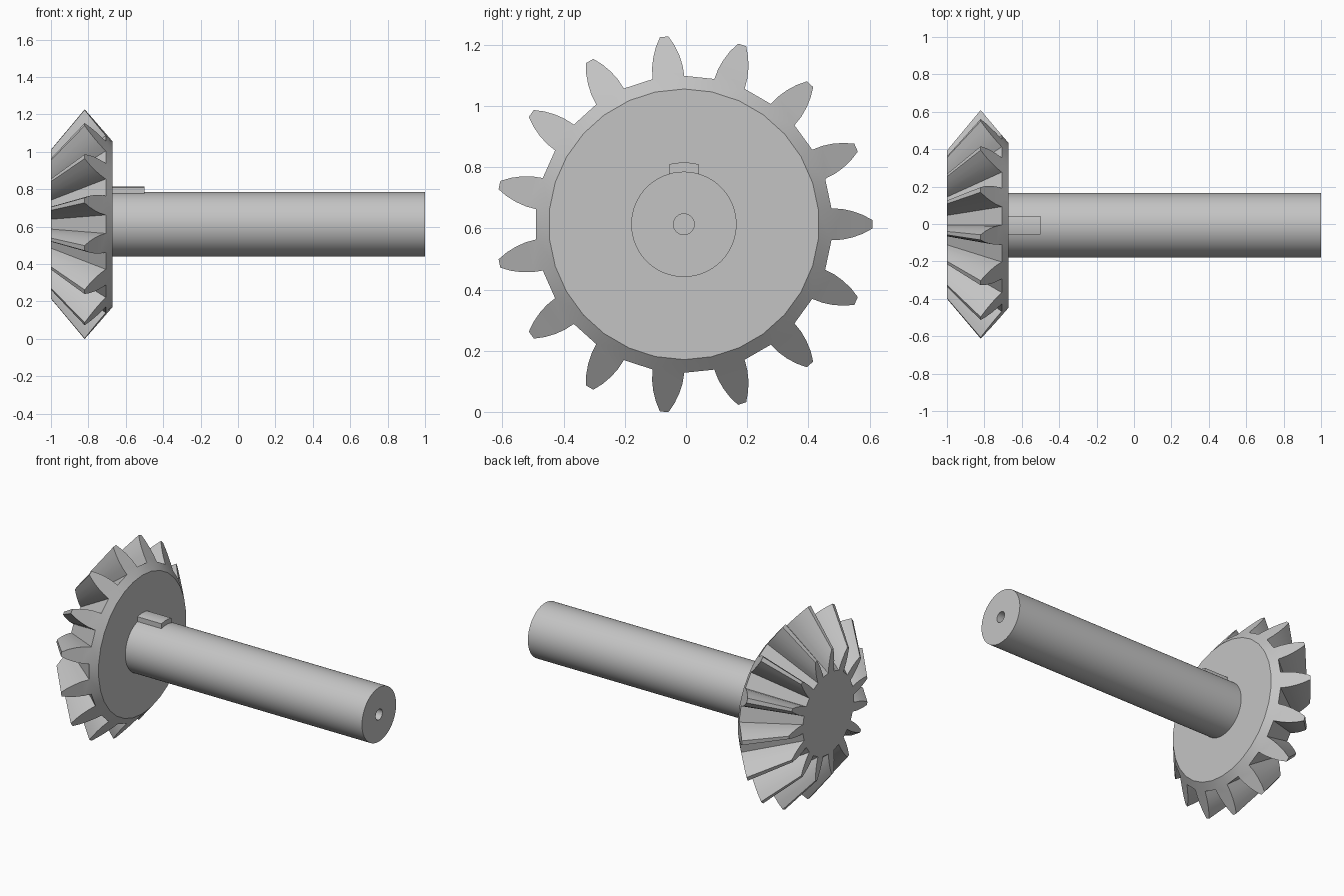
import bpy, bmesh, math

if "Cube" in bpy.data.objects:
    bpy.data.objects.remove(bpy.data.objects["Cube"])

CY, CZ = -0.007, 0.613      # gear axis, running along x
TEETH = 15
APEX, FRONT, BACK = -1.333, -1.0, -0.67
DISC_R = 0.442
# half of a tooth section: radius, half width
TOOTH = [(0.485, 0.052), (0.52, 0.05), (0.552, 0.043), (0.585, 0.031), (0.616, 0.014)]

steel = bpy.data.materials.new("steel grey")
steel.use_nodes = True
GREY = (0.55, 0.55, 0.55, 1)
steel.diffuse_color = GREY
steel.node_tree.nodes["Principled BSDF"].inputs["Base Color"].default_value = GREY


def finish(name, bm, angle=30):
    """Turn a bmesh into a shaded object."""
    bmesh.ops.recalc_face_normals(bm, faces=bm.faces)
    mesh = bpy.data.meshes.new(name)
    bm.to_mesh(mesh)
    bm.free()
    mesh.materials.append(steel)
    obj = bpy.data.objects.new(name, mesh)
    bpy.context.collection.objects.link(obj)
    bpy.ops.object.select_all(action='DESELECT')
    obj.select_set(True)
    bpy.context.view_layer.objects.active = obj
    bpy.ops.object.shade_smooth_by_angle(angle=math.radians(angle))
    return obj


def polar(bm, x, r, a):
    return bm.verts.new((x, CY + r * math.cos(a), CZ + r * math.sin(a)))


def bridge(bm, a, b):
    n = len(a)
    for i in range(n):
        j = (i + 1) % n
        bm.faces.new((a[i], a[j], b[j], b[i]))


# Bevel gear: teeth on the back cone, tapering to the apex, cut flat in front
bm = bmesh.new()
section = [(r, -w) for r, w in TOOTH] + [(r, w) for r, w in reversed(TOOTH)]
n = len(section)
outer, inner, disc = [], [], []
for t in range(TEETH):
    mid = math.tau * t / TEETH
    for k, (r, w) in enumerate(section):
        x = BACK - (r - DISC_R) / 1.16
        s = (FRONT - APEX) / (x - APEX)
        a = mid + math.asin(w / r)
        outer.append(polar(bm, x, r, a))
        inner.append(polar(bm, FRONT, r * s, a))
        if k in (0, n - 1):
            disc.append(polar(bm, BACK, DISC_R, a))
bridge(bm, outer, inner)
bm.faces.new(inner)
bm.faces.new(disc)
for t in range(TEETH):
    tooth = outer[t * n:(t + 1) * n]
    for k in range(n // 2 - 1):          # back of the tooth
        bm.faces.new((tooth[k], tooth[k + 1], tooth[n - 2 - k], tooth[n - 1 - k]))
    d0, d1, d2 = disc[2 * t], disc[2 * t + 1], disc[(2 * t + 2) % len(disc)]
    bm.faces.new((tooth[0], tooth[-1], d1, d0))
    bm.faces.new((tooth[-1], outer[(t + 1) * n % len(outer)], d2, d1))
finish("bevel_gear", bm, 25)

# Shaft with a blind centre hole in its free end
bm = bmesh.new()
SEG = 64
rings = [[polar(bm, x, r, math.tau * i / SEG) for i in range(SEG)]
         for x, r in ((BACK - 0.02, 0.172), (1, 0.172), (1, 0.034), (0.9, 0.034))]
for a, b in zip(rings, rings[1:]):
    bridge(bm, a, b)
bm.faces.new(rings[0])
bm.faces.new(rings[-1])
finish("shaft", bm)

# Key on top of the shaft, with a rounded top
bm = bmesh.new()
ends = []
for x in (BACK - 0.01, -0.5):
    pts = [(-0.049, 0.14)]
    for i in range(9):
        y = -0.049 + 0.098 * i / 8
        pts.append((y, math.sqrt(0.2 ** 2 - y * y) + 0.002))
    pts.append((0.049, 0.14))
    ends.append([bm.verts.new((x, CY + y, CZ + z)) for y, z in pts])
bridge(bm, *ends)
for e in ends:
    bm.faces.new(e)
finish("key", bm)
